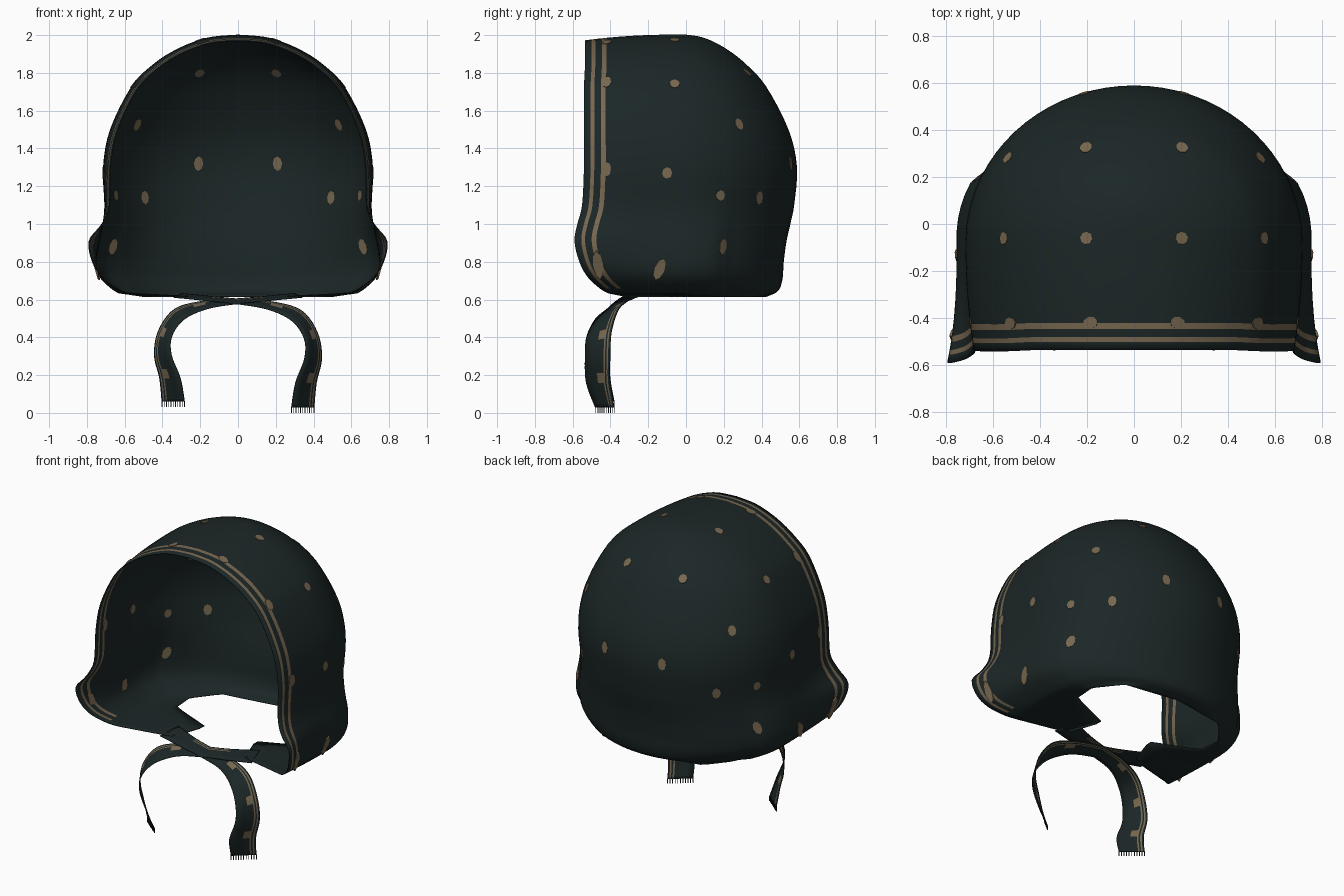
import bpy, bmesh, math
from mathutils import Vector, Matrix
from mathutils.bvhtree import BVHTree

cube = bpy.data.objects.get("Cube")
if cube:
    bpy.data.objects.remove(cube, do_unlink=True)


def material(name, rgb):
    m = bpy.data.materials.new(name)
    m.use_nodes = True
    m.diffuse_color = (*rgb, 1)
    bsdf = next(n for n in m.node_tree.nodes if n.type == 'BSDF_PRINCIPLED')
    bsdf.inputs["Base Color"].default_value = (*rgb, 1)
    bsdf.inputs["Roughness"].default_value = 0.9
    return m


CLOTH = material("dark teal cloth", (0.0115, 0.0195, 0.0198))
TAN = material("tan print", (0.185, 0.137, 0.08))


def spline(keys, t):
    """Smooth curve through keys of any dimension, t counted in keys."""
    i = min(int(t), len(keys) - 2)
    f = t - i
    a, b, c, d = (keys[min(max(k, 0), len(keys) - 1)] for k in range(i - 1, i + 3))
    return [0.5 * (2 * q + (r - p) * f + (2 * p - 5 * q + 4 * r - s) * f ** 2
                   + (3 * q - p - 3 * r + s) * f ** 3) for p, q, r, s in zip(a, b, c, d)]


def linear(keys, t):
    for a, b in zip(keys, keys[1:]):
        if t <= b[0]:
            f = (t - a[0]) / (b[0] - a[0])
            return [p + (q - p) * f for p, q in zip(a[1:], b[1:])]
    return keys[-1][1:]


def make_object(name, bm, mats, smooth=True):
    mesh = bpy.data.meshes.new(name)
    for m in mats:
        mesh.materials.append(m)
    for f in bm.faces:
        f.smooth = smooth
    bm.to_mesh(mesh)
    bm.free()
    ob = bpy.data.objects.new(name, mesh)
    bpy.context.collection.objects.link(ob)
    return ob


def grid(rows, is_tan):
    """Sheet of quads; is_tan(row, column) picks the printed faces."""
    bm = bmesh.new()
    vs = [[bm.verts.new(p) for p in row] for row in rows]
    for i in range(len(rows) - 1):
        for j in range(len(rows[0]) - 1):
            f = bm.faces.new((vs[i][j], vs[i][j + 1], vs[i + 1][j + 1], vs[i + 1][j]))
            f.material_index = int(is_tan(i, j))
    bmesh.ops.remove_doubles(bm, verts=bm.verts, dist=0.0002)
    bmesh.ops.recalc_face_normals(bm, faces=bm.faces)
    return bm


def thicken(ob):
    mod = ob.modifiers.new("cloth thickness", 'SOLIDIFY')
    mod.thickness, mod.offset = 0.005, 0


def mirror(ob):
    mod = ob.modifiers.new("mirror", 'MIRROR')
    mod.use_clip = True


# Hood sections: height, middle half width, front half width, front y, back y
SECTIONS = [
    (2.0, 0, 0, -.535, 0), (1.99, .13, .125, -.535, .07), (1.965, .225, .215, -.535, .14),
    (1.92, .33, .315, -.535, .22), (1.85, .44, .42, -.535, .31), (1.73, .56, .535, -.54, .42),
    (1.5, .675, .64, -.54, .54), (1.3, .712, .675, -.54, .585), (1.1, .705, .68, -.55, .57),
    (1.0, .715, .72, -.575, .55), (.91, .735, .788, -.59, .53), (.8, .75, .77, -.565, .515),
    (.72, .73, .72, -.52, .51), (.66, .67, .645, -.455, .495), (.635, .63, .585, -.41, .47)]
MID_Y = -0.08
BAND = [0, .035, .055, .09, .115]     # edges of the border stripes
SIDE, ARC, SUB = 6, 18, 4
FOLD = 5                              # column of the side pleat


def section(key):
    z, wm, wf, yf, yb = key
    ys = [yf + d for d in BAND]
    ys += [ys[-1] + (MID_Y - ys[-1]) * k / SIDE for k in range(1, SIDE + 1)]
    pleat = min(1, max(0, (1.17 - z) / 0.3))
    pts = []
    for y in ys:
        t = (MID_Y - y) / (MID_Y - yf)
        drop = 0.03 * t * t * max(0, (z - 1.3) / 0.7)
        pts.append(Vector((wm + (wf - wm) * t * t, y, z - drop)))
    for k in range(1, ARC + 1):
        a = math.pi / 2 * k / ARC
        swell = 0.02 * k / FOLD if k <= FOLD else -0.02 * math.cos(a)
        pts.append(Vector((wm * math.cos(a) * (1 + swell * pleat) if k < ARC else 0,
                           MID_Y + (yb - MID_Y) * math.sin(a), z)))
    return pts


rows = [section(spline(SECTIONS, i / SUB)) for i in range((len(SECTIONS) - 1) * SUB + 1)]

# Turned-under hem with a pointed flap reaching toward the knot
HEM = [(0, .27, -.31), (.16, .24, -.24), (.28, .185, -.08), (.42, .49, .05),
       (.58, .50, .2), (.78, .37, .36), (1, 0, .42)]
rim, last = rows[-1], len(rows[-1]) - 1
stripe_end = len(rows) - 1 - SUB
for k in (1, 2, 3):
    row = []
    for j, p in enumerate(rim):
        x, y = linear(HEM, j / last)
        row.append(p.lerp(Vector((x, y, 0.615)), k / 3))
    rows.append(row)

bm = grid(rows, lambda i, j: j in (1, 3) and i < stripe_end)
tree = BVHTree.FromBMesh(bm)
hood = make_object("hood", bm, [CLOTH, TAN])
mirror(hood)
thicken(hood)

# Printed dots (position, length ratio, tilt), thin plates seen from both sides
DOTS = [((.21, .55, 1.32), 1.4, 0), ((.49, .38, 1.14), 1.3, 0), ((.56, .3, 1.54), 1.2, 0),
        ((.21, .34, 1.82), 1.1, 0), ((.2, -.06, 1.97), 1, 0), ((.55, -.06, 1.74), 1, 0),
        ((.71, -.1, 1.27), 1.1, 0), ((.75, -.14, .76), 2.2, -.35), ((.185, -.42, 1.96), 1.2, 0),
        ((.51, -.42, 1.74), 1.3, 0), ((.68, -.42, 1.29), 1.4, 0), ((.77, -.465, .78), 2.8, .15),
        ((.67, .19, 1.15), 1, 0), ((.67, .2, .88), 1.6, -.4)]
bm = bmesh.new()
for point, ratio, tilt in DOTS:
    spot, normal, _, _ = tree.find_nearest(Vector(point))
    size = Matrix.Rotation(tilt, 4, 'Z') @ Matrix.Diagonal((0.95, ratio, 1, 1))
    place = Matrix.Translation(spot) @ normal.to_track_quat('Z', 'Y').to_matrix().to_4x4()
    bmesh.ops.create_cone(bm, cap_ends=True, segments=8, radius1=0.028, radius2=0.028,
                          depth=0.0098, matrix=place @ size)
mirror(make_object("printed_dots", bm, [TAN], smooth=False))

# Tie straps: centre x, y, z then half-width vector x, y, z
STRAP = [(-.32, -.27, .622, .02, .07, .01), (-.15, -.31, .605, .02, .055, .01),
         (0, -.335, .59, .01, .05, .012), (.17, -.365, .568, .01, .05, .02),
         (.31, -.42, .515, .025, .06, .027), (.385, -.46, .41, .035, .065, .015),
         (.398, -.468, .29, .045, .066, 0), (.36, -.465, .16, .055, .063, 0),
         (.343, -.43, .03, .06, .05, 0)]
ACROSS = [-1, -.4, 0, .25, .5, .62, .74, .86, 1]
SPOTS = (15, 16, 24, 25, 33, 34)
for side, name, lift in ((1, "left", 0), (-1, "right", .03)):
    rows = []
    steps = (len(STRAP) - 1) * 5
    for i in range(steps + 1):
        x, y, z, wx, wy, wz = spline(STRAP, i / 5)
        z += lift * (i / steps) ** 2
        rows.append([Vector((side * (x + wx * a), y + wy * a, z + wz * a)) for a in ACROSS])
    bm = grid(rows, lambda i, j: i > 4 and (j in (4, 6) or (j in (2, 3) and i in SPOTS)))
    thicken(make_object(name + "_strap", bm, [CLOTH, TAN]))

    # Frayed threads along the strap end
    bm = bmesh.new()
    start, end = rows[-1][0], rows[-1][-1]
    for k in range(11):
        p = start.lerp(end, k / 10) - Vector((0, 0, 0.014))
        bmesh.ops.create_cube(bm, size=1, matrix=Matrix.Translation(p)
                              @ Matrix.Diagonal((0.004, 0.004, 0.032, 1)))
    make_object(name + "_fringe", bm, [CLOTH], smooth=False)
